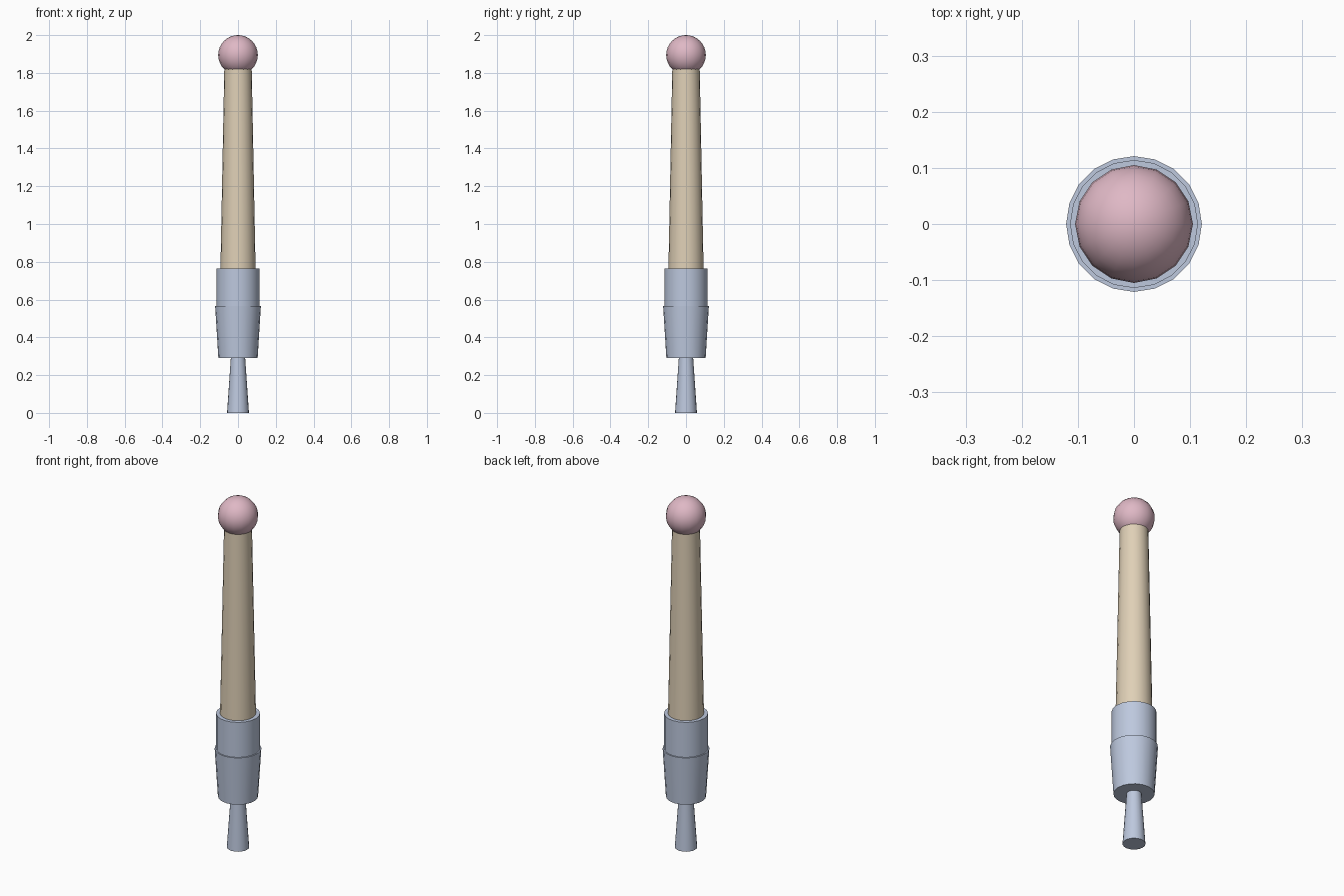
import bpy
import math

cube = bpy.data.objects.get("Cube")
if cube:
    bpy.data.objects.remove(cube, do_unlink=True)


def material(name, rgb):
    mat = bpy.data.materials.new(name)
    mat.use_nodes = True
    color = (*rgb, 1)
    mat.diffuse_color = color
    mat.node_tree.nodes["Principled BSDF"].inputs["Base Color"].default_value = color
    return mat


def finish(name, mat):
    obj = bpy.context.object
    obj.name = name
    obj.data.materials.append(mat)
    bpy.ops.object.shade_smooth_by_angle(angle=math.radians(35))
    return obj


def tapered(name, bottom, top, r_bottom, r_top, mat, sides=20):
    bpy.ops.mesh.primitive_cone_add(
        vertices=sides, radius1=r_bottom, radius2=r_top, depth=top - bottom,
        location=(0, 0, (bottom + top) / 2))
    return finish(name, mat)


metal = material("pale blue grey", (0.51, 0.58, 0.73))
wood = material("light tan", (0.74, 0.63, 0.47))
pink = material("soft pink", (0.74, 0.48, 0.56))

# Flared stem and two-part ferrule
tapered("stem", 0, 0.29, 0.058, 0.038, metal)
tapered("lower_ferrule", 0.29, 0.565, 0.104, 0.121, metal)
tapered("upper_collar", 0.565, 0.765, 0.114, 0.114, metal)

# Tapered shaft, sunk slightly into the ball
tapered("shaft", 0.765, 1.85, 0.093, 0.072, wood)

# Ball tip
bpy.ops.mesh.primitive_uv_sphere_add(
    segments=16, ring_count=16, radius=0.105, location=(0, 0, 1.895))
finish("ball_tip", pink)
